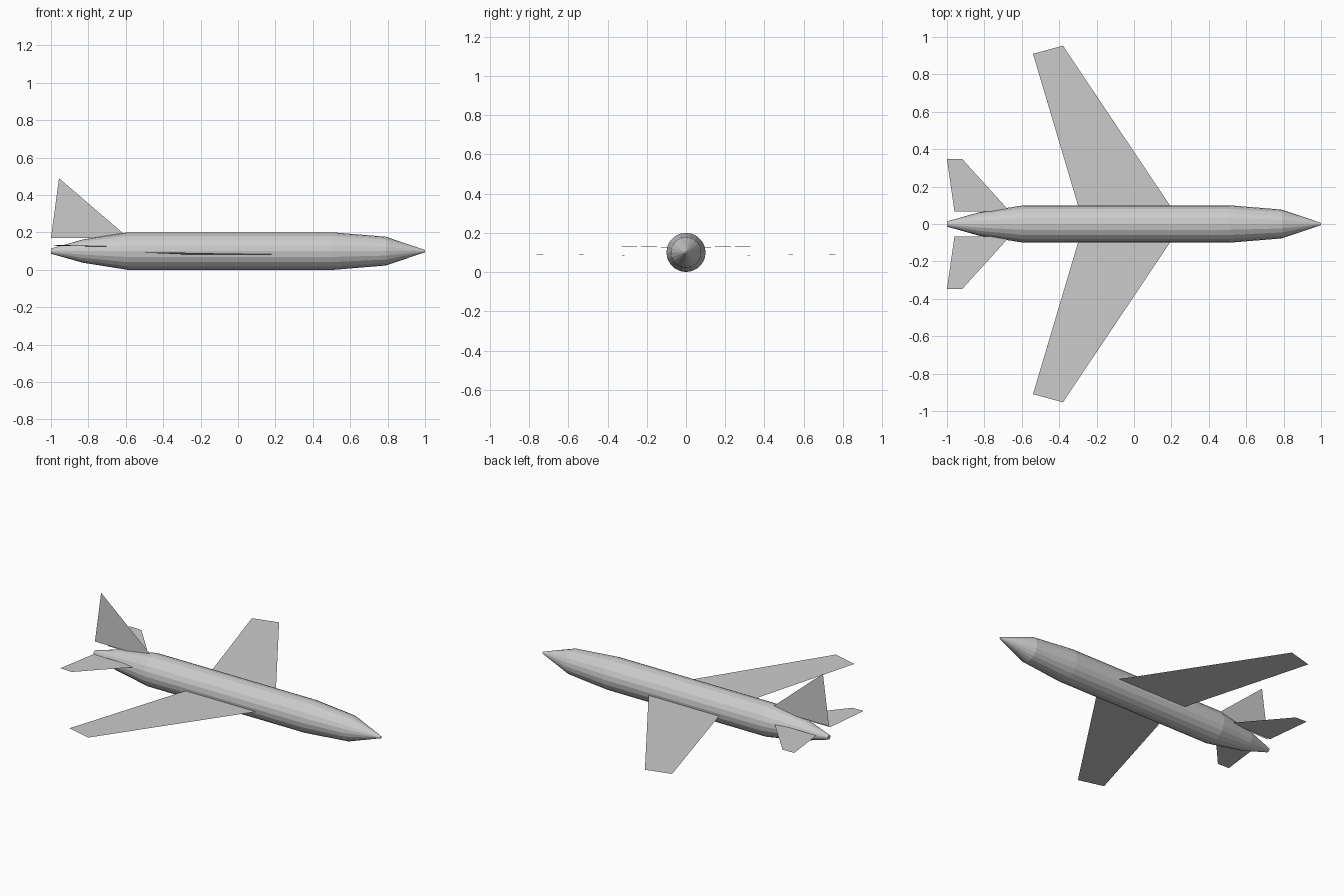
import bpy
from math import cos, sin, pi

if "Cube" in bpy.data.objects:
    bpy.data.objects.remove(bpy.data.objects["Cube"])

SIDES = 20


def add_mesh(name, verts, faces):
    mesh = bpy.data.meshes.new(name)
    mesh.from_pydata(verts, [], faces)
    mesh.update()
    obj = bpy.data.objects.new(name, mesh)
    bpy.context.collection.objects.link(obj)
    return obj


def panel(name, pts, mirror=False):
    """Thin flat sheet, optionally mirrored across the fuselage."""
    obj = add_mesh(name, pts, [tuple(range(len(pts)))])
    if mirror:
        mod = obj.modifiers.new("mirror", 'MIRROR')
        mod.use_axis = (False, True, False)
    return obj


# Fuselage: faceted body of revolution along x, (x, radius)
profile = [(-1.0, 0.014), (-0.83, 0.062), (-0.59, 0.1),
           (0.51, 0.1), (0.79, 0.077), (1.0, 0.006)]
verts = [(x, r * cos(2 * pi * i / SIDES), 0.1 + r * sin(2 * pi * i / SIDES))
         for x, r in profile for i in range(SIDES)]
faces = []
for k in range(len(profile) - 1):
    a, b = k * SIDES, (k + 1) * SIDES
    for i in range(SIDES):
        j = (i + 1) % SIDES
        faces.append((a + i, a + j, b + j, b + i))
faces.append(tuple(reversed(range(SIDES))))
faces.append(tuple(range(len(verts) - SIDES, len(verts))))
add_mesh("fuselage", verts, faces)

# Swept main wings
panel("wings", [(0.195, 0.095, 0.083), (-0.38, 0.953, 0.093),
                (-0.54, 0.91, 0.093), (-0.298, 0.095, 0.083)], mirror=True)

# Horizontal tailplanes
panel("tailplanes", [(-0.665, 0.068, 0.125), (-0.918, 0.347, 0.132),
                     (-1.0, 0.347, 0.134), (-0.96, 0.068, 0.127)], mirror=True)

# Vertical tail fin
panel("tail_fin", [(-0.585, 0, 0.17), (-0.957, 0, 0.49), (-1.0, 0, 0.17)])
